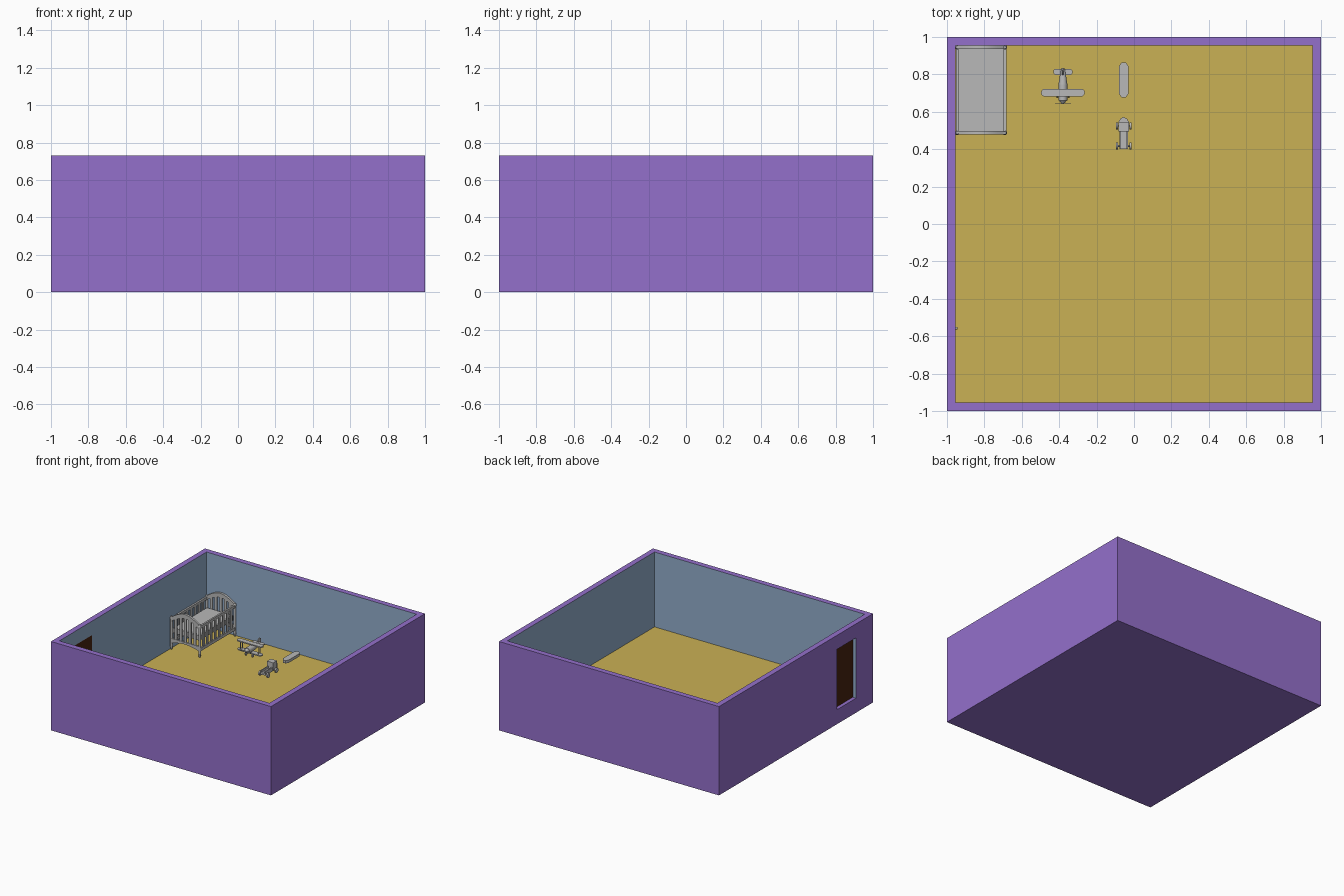
import bpy, bmesh, math
from mathutils import Vector

if "Cube" in bpy.data.objects:
    bpy.data.objects.remove(bpy.data.objects["Cube"])


def material(name, rgb):
    m = bpy.data.materials.new(name)
    lin = [((c / 255 + 0.055) / 1.055) ** 2.4 if c > 10 else c / 255 / 12.92 for c in rgb]
    m.diffuse_color = (*lin, 1)
    m.use_nodes = True
    m.node_tree.nodes["Principled BSDF"].inputs["Base Color"].default_value = m.diffuse_color
    return m


PURPLE = material("purple_wall", (148, 112, 203))
BLUE = material("blue_wall", (147, 173, 203))
YELLOW = material("yellow_floor", (202, 177, 85))
BROWN = material("dark_brown", (72, 35, 16))
GRAY = material("gray", (184, 184, 184))


def finish(name, bm, mat):
    bmesh.ops.recalc_face_normals(bm, faces=bm.faces)
    me = bpy.data.meshes.new(name)
    bm.to_mesh(me)
    bm.free()
    ob = bpy.data.objects.new(name, me)
    bpy.context.scene.collection.objects.link(ob)
    if mat:
        me.materials.append(mat)
    return ob


def box(name, lo, hi, mat=GRAY):
    bm = bmesh.new()
    bmesh.ops.create_cube(bm, size=1)
    for v in bm.verts:
        v.co = Vector([(a + b) / 2 + c * (b - a) for a, b, c in zip(lo, hi, v.co)])
    return finish(name, bm, mat)


def prism(name, pts, axis, a, b, mat=GRAY):
    """Extrude a 2D outline along an axis from a to b."""
    place = {"x": lambda p, d: (d, p[0], p[1]),
             "y": lambda p, d: (p[0], d, p[1]),
             "z": lambda p, d: (p[0], p[1], d)}[axis]
    bm = bmesh.new()
    low = [bm.verts.new(place(p, a)) for p in pts]
    high = [bm.verts.new(place(p, b)) for p in pts]
    bm.faces.new(low)
    bm.faces.new(high)
    for i in range(len(pts)):
        j = (i + 1) % len(pts)
        bm.faces.new((low[i], low[j], high[j], high[i]))
    return finish(name, bm, mat)


def rod(name, p0, p1, r0, r1=None, sides=12, mat=GRAY):
    p0, p1 = Vector(p0), Vector(p1)
    bm = bmesh.new()
    bmesh.ops.create_cone(bm, cap_ends=True, segments=sides, radius1=r0,
                          radius2=r0 if r1 is None else r1, depth=(p1 - p0).length)
    q = (p1 - p0).to_track_quat('Z', 'Y')
    for v in bm.verts:
        v.co = q @ v.co + (p0 + p1) / 2
    return finish(name, bm, mat)


def capsule(cx, cy, hx, hy, n=6):
    """Outline with round ends along x."""
    pts = []
    for side in (1, -1):
        for i in range(n + 1):
            t = -math.pi / 2 + math.pi * i / n
            pts.append((cx + side * (hx - hy + hy * math.cos(t)), cy + side * hy * math.sin(t)))
    return pts


# Room shell with cavity and door opening
FL, IN, TOP = 0.115, 0.955, 0.73
D0, D1, DZ0, DZ1 = -0.78, -0.53, 0.119, 0.615
room = box("room_shell", (-1, -1, 0), (1, 1, TOP), PURPLE)
for lo, hi in (((-IN, -IN, FL), (IN, IN, 1)), ((-1.1, D0, DZ0), (-0.9, D1, DZ1))):
    cutter = box("cutter", lo, hi, None)
    cutter.hide_render = True
    mod = room.modifiers.new("cut", 'BOOLEAN')
    mod.operation, mod.solver, mod.object = 'DIFFERENCE', 'EXACT', cutter
    bpy.context.view_layer.objects.active = room
    bpy.ops.object.modifier_apply(modifier=mod.name)
    bpy.data.objects.remove(cutter)
room.data.materials.clear()
for m in (PURPLE, BLUE, YELLOW):
    room.data.materials.append(m)
for f in room.data.polygons:
    c, n = f.center, f.normal
    f.material_index = 0
    if abs(n.z) < 0.5 and max(abs(c.x), abs(c.y)) < 0.99:
        f.material_index = 1
    elif n.z > 0.5 and abs(c.z - FL) < 0.002:
        f.material_index = 2

# Door and handle
box("door", (-0.97, D0, DZ0), (-0.956, D1, DZ1), BROWN)
rod("door_handle", (-0.957, -0.557, 0.35), (-0.943, -0.557, 0.35), 0.007, mat=GRAY)

# Crib
X0, X1, Y0, Y1 = -0.945, -0.69, 0.487, 0.945
for y in (Y0, Y1):
    for x in (X0, X1):
        rod("crib_post", (x, y, FL + 0.02), (x, y, 0.375), 0.01)
        rod("crib_foot", (x, y, FL), (x, y, FL + 0.025), 0.006, 0.011)
        rod("crib_post_cap", (x, y, 0.37), (x, y, 0.385), 0.012, 0.007)
    # arched end panel
    arch = lambda x, base: base + 0.055 * math.sin(math.pi * (x - X0) / (X1 - X0))
    xs = [X0 + (X1 - X0) * i / 12 for i in range(13)]
    prism("crib_arched_rail", [(x, arch(x, 0.38)) for x in xs] +
          [(x, arch(x, 0.345)) for x in reversed(xs)], "y", y - 0.009, y + 0.009)
    prism("crib_end_bottom_rail", [(x, 0.205) for x in xs] +
          [(x, arch(x, 0.165) * 0.4 + 0.1) for x in reversed(xs)], "y", y - 0.007, y + 0.007)
    for i in range(1, 6):
        x = X0 + (X1 - X0) * i / 6
        box("crib_end_slat", (x - 0.011, y - 0.004, 0.19), (x + 0.011, y + 0.004, arch(x, 0.36)))
for x in (X0, X1):
    box("crib_side_top_rail", (x - 0.007, Y0, 0.35), (x + 0.007, Y1, 0.372))
    box("crib_side_bottom_rail", (x - 0.007, Y0, 0.165), (x + 0.007, Y1, 0.19))
    for i in range(1, 9):
        y = Y0 + (Y1 - Y0) * i / 9
        box("crib_side_slat", (x - 0.004, y - 0.011, 0.18), (x + 0.004, y + 0.011, 0.36))
box("crib_mattress", (X0 + 0.008, Y0 + 0.01, 0.245), (X1 - 0.008, Y1 - 0.01, 0.285))

# Toy biplane, nose toward the front
PX = -0.38
rod("plane_fuselage", (PX, 0.66, 0.185), (PX, 0.745, 0.185), 0.024)
rod("plane_tail_boom", (PX, 0.745, 0.185), (PX, 0.83, 0.19), 0.024, 0.011)
rod("plane_nose", (PX, 0.66, 0.185), (PX, 0.642, 0.185), 0.02, 0.006)
prism("plane_upper_wing", capsule(PX, 0.702, 0.117, 0.021), "z", 0.228, 0.237)
prism("plane_lower_wing", capsule(PX, 0.702, 0.11, 0.021), "z", 0.156, 0.165)
prism("plane_tailplane", capsule(PX, 0.813, 0.052, 0.017), "z", 0.187, 0.194)
prism("plane_tail_fin", [(0.79, 0.19), (0.832, 0.19), (0.834, 0.225), (0.82, 0.232), (0.806, 0.222)],
      "x", PX - 0.004, PX + 0.004)
box("plane_propeller", (PX - 0.043, 0.643, 0.18), (PX + 0.043, 0.647, 0.19))
for s in (-1, 1):
    for y in (0.69, 0.714):
        rod("plane_wing_strut", (PX + s * 0.08, y, 0.16), (PX + s * 0.08, y, 0.232), 0.003, sides=8)
    rod("plane_wheel", (PX + s * 0.026, 0.69, 0.143), (PX + s * 0.034, 0.69, 0.143), 0.013)
    rod("plane_wheel_leg", (PX + s * 0.03, 0.69, 0.143), (PX + s * 0.012, 0.69, 0.178), 0.003, sides=8)

# Toy board with tapered, lifted ends
BX, BY = -0.055, 0.77
prism("toy_board", [(BX + sx * w, BY + sy * l) for sx, sy, w, l in (
    (1, -1, 0.012, 0.093), (1, -1, 0.026, 0.073), (1, 1, 0.026, 0.073), (1, 1, 0.012, 0.093),
    (-1, 1, 0.012, 0.093), (-1, 1, 0.026, 0.073), (-1, -1, 0.026, 0.073), (-1, -1, 0.012, 0.093))],
      "z", 0.165, 0.188)

# Toy truck, nose toward the back
TX = -0.055
box("truck_chassis", (TX - 0.022, 0.402, 0.172), (TX + 0.022, 0.55, 0.188))
box("truck_cab", (TX - 0.028, 0.495, 0.18), (TX + 0.028, 0.545, 0.243))
prism("truck_hood", [(TX - 0.028, 0.545), (TX + 0.028, 0.545), (TX + 0.018, 0.563),
                     (TX, 0.572), (TX - 0.018, 0.563)], "z", 0.175, 0.212)
for s in (-1, 1):
    box("truck_bed_side", (TX + s * 0.019 - 0.004, 0.402, 0.185), (TX + s * 0.019 + 0.004, 0.495, 0.205))
    for y in (0.418, 0.525):
        rod("truck_wheel", (TX + s * 0.03, y, 0.173), (TX + s * 0.042, y, 0.173), 0.019)
for y in (0.418, 0.525):
    rod("truck_axle", (TX - 0.035, y, 0.173), (TX + 0.035, y, 0.173), 0.005, sides=8)

# Smooth the round parts
for ob in bpy.data.objects:
    ob.select_set(ob.name != "room_shell")
bpy.context.view_layer.objects.active = bpy.data.objects["door"]
bpy.ops.object.shade_smooth_by_angle(angle=math.radians(35))
